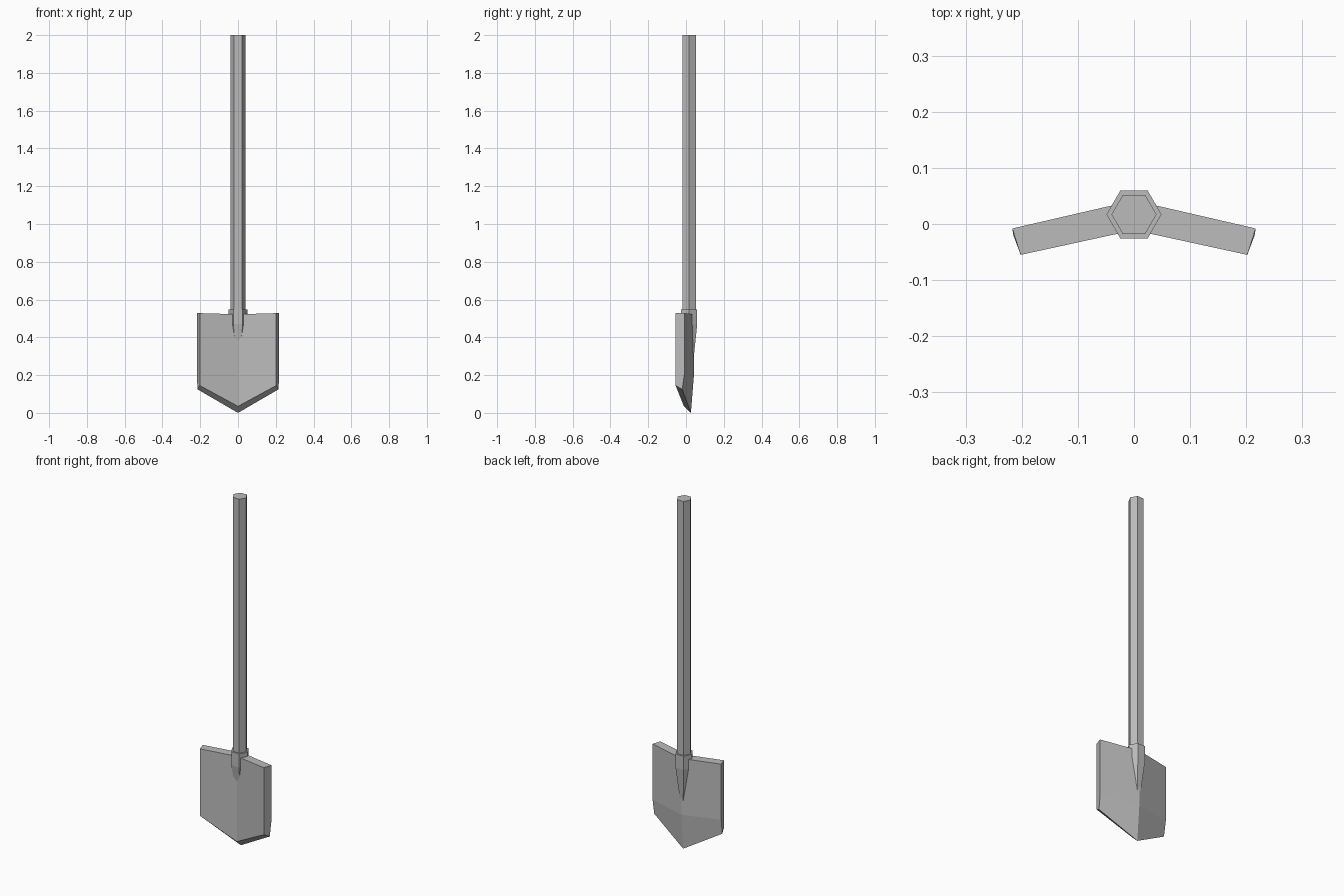
import bpy
import bmesh
from math import cos, sin, pi

old = bpy.data.objects.get("Cube")
if old:
    bpy.data.objects.remove(old, do_unlink=True)

# One plain grey for the whole tool
grey = bpy.data.materials.new("plain grey")
grey.use_nodes = True
grey.diffuse_color = (0.5, 0.5, 0.5, 1)
grey.node_tree.nodes["Principled BSDF"].inputs["Base Color"].default_value = (0.5, 0.5, 0.5, 1)

AXIS_Y = 0.017


def skin(name, rings):
    """Join rings of equal length with quads and cap both ends."""
    bm = bmesh.new()
    loops = [[bm.verts.new(p) for p in ring] for ring in rings]
    n = len(loops[0])
    for a, b in zip(loops, loops[1:]):
        for i in range(n):
            j = (i + 1) % n
            bm.faces.new((a[i], a[j], b[j], b[i]))
    bm.faces.new(loops[0])
    bm.faces.new(loops[-1])
    bmesh.ops.remove_doubles(bm, verts=bm.verts, dist=0.0005)
    bmesh.ops.recalc_face_normals(bm, faces=bm.faces)
    mesh = bpy.data.meshes.new(name)
    bm.to_mesh(mesh)
    bm.free()
    mesh.materials.append(grey)
    obj = bpy.data.objects.new(name, mesh)
    bpy.context.collection.objects.link(obj)
    return obj


def hexagon(radius, z, y=AXIS_Y):
    """Six-sided ring with corners at the left and right."""
    return [(radius * cos(i * pi / 3), y + radius * sin(i * pi / 3), z) for i in range(6)]


# Long straight handle
skin("handle", [hexagon(0.04, 0.5), hexagon(0.04, 2.0)])

# Socket: straight collar, then a spike that sinks into the blade
skin("socket", [hexagon(0.049, 0.548), hexagon(0.049, 0.47),
                hexagon(0.002, 0.16, 0.025)])

# Blade: side and middle cross-sections, mirrored, pointed at the bottom
side = [(0.202, -0.055, 0.528), (0.202, -0.055, 0.145), (0.215, -0.020, 0.125),
        (0.217, -0.008, 0.21), (0.217, -0.008, 0.528)]
middle = [(0, -0.011, 0.522), (0, -0.011, 0.035), (0, 0.026, 0),
          (0, 0.042, 0.2), (0, 0.042, 0.522)]
skin("blade", [[(-x, y, z) for x, y, z in side], middle, side])
